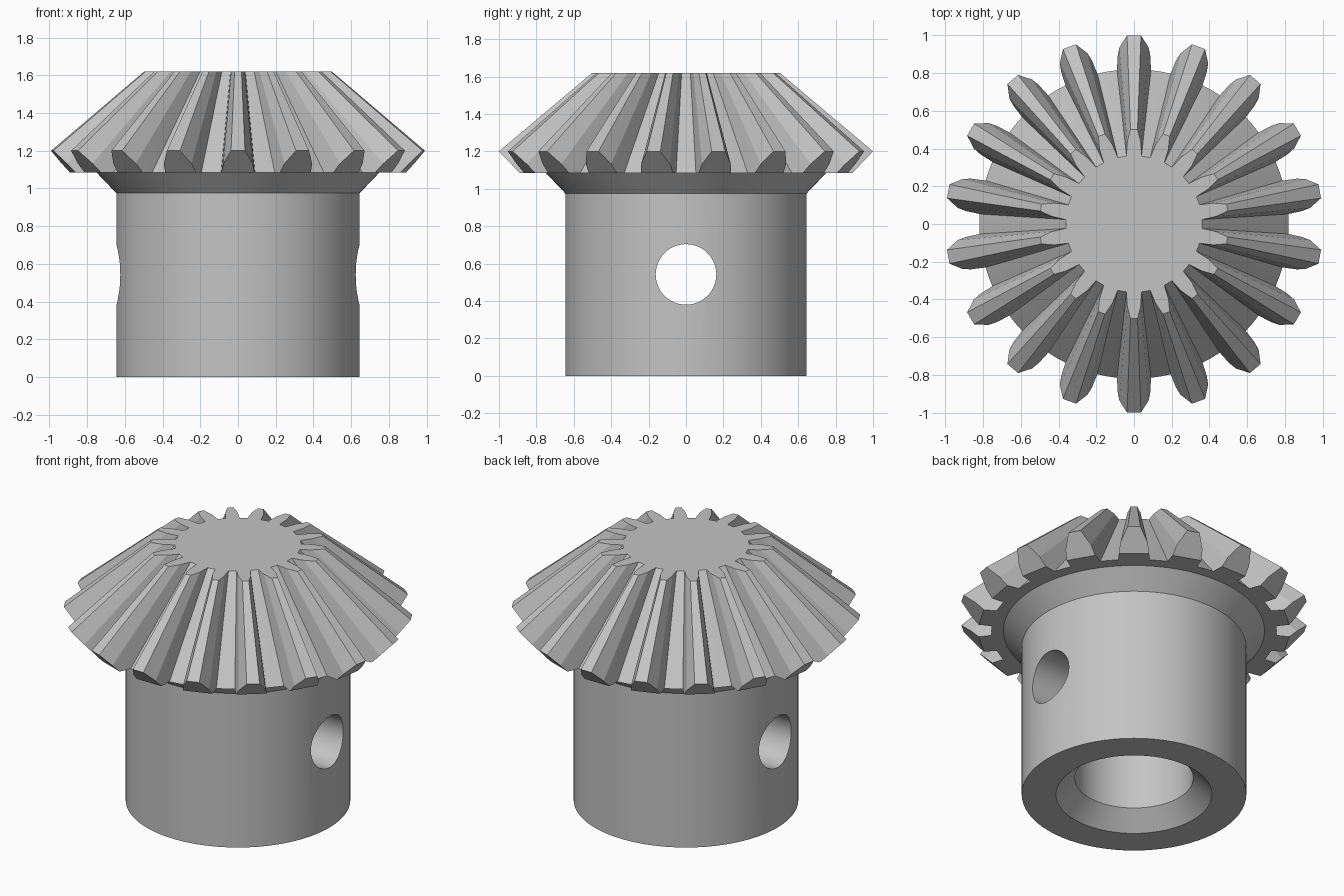
import bpy, bmesh, math
from mathutils import Vector, Matrix

if "Cube" in bpy.data.objects:
    bpy.data.objects.remove(bpy.data.objects["Cube"])

TEETH = 18
SEG = 72                      # hub sides, four per tooth
PER = SEG // TEETH
Z_BASE, Z_TOP, Z_APEX = 1.085, 1.62, 2.042
STEP = 2 * math.pi / TEETH

bm = bmesh.new()


def ring(r, z):
    """Circle of hub vertices; index 0 lies midway between two teeth."""
    out = []
    for i in range(SEG):
        a = math.pi / 2 - STEP / 2 + 2 * math.pi * i / SEG
        out.append(bm.verts.new((r * math.cos(a), r * math.sin(a), z)))
    return out


def bridge(a, b):
    n = len(a)
    for i in range(n):
        bm.faces.new((a[i], a[(i + 1) % n], b[(i + 1) % n], b[i]))


# Hub: blind chamfered bore, outer wall and flared collar
profile = [(0.34, 1.085), (0.34, 0.106), (0.448, 0.0),
           (0.645, 0.0), (0.645, 0.975), (0.75, Z_BASE)]
rings = [ring(r, z) for r, z in profile]
bm.faces.new(rings[0])
for a, b in zip(rings, rings[1:]):
    bridge(a, b)
collar = rings[-1]

# Tooth outline at the large end: (half width, radius, height)
half = [(0.09, 0.815, Z_BASE), (0.087, 0.89, Z_BASE),
        (0.078, 0.935, 1.132), (0.037, 1.0, 1.2)]
# counter-clockwise: right side of the tooth first
outline = [(w, r, z) for w, r, z in half] + [(-w, r, z) for w, r, z in reversed(half)]
valley = Vector((0.82 * math.sin(STEP / 2), 0.82 * math.cos(STEP / 2), Z_BASE))

low, high = [], []
for k in range(TEETH):
    rot = Matrix.Rotation(k * STEP, 3, 'Z')
    for p in [valley] + [Vector(q) for q in outline]:
        p = rot @ p
        t = (Z_APEX - Z_TOP) / (Z_APEX - p.z)     # taper towards the apex
        low.append(bm.verts.new(p))
        high.append(bm.verts.new((p.x * t, p.y * t, Z_TOP)))

# Flanks, valleys and flat top
bridge(low, high)
bm.faces.new(high)

# Sloped tooth ends and flat underside
n = len(outline) + 1
for k in range(TEETH):
    t = [low[(k * n + i) % len(low)] for i in range(n + 1)]
    bm.faces.new(t[2:8])
    c = [collar[(k * PER + i) % SEG] for i in range(PER + 1)]
    bm.faces.new((c[0], c[1], t[1], t[0]))
    bm.faces.new((c[1], c[2], c[3], t[8], t[7], t[2], t[1]))
    bm.faces.new((c[3], c[4], t[9], t[8]))

bmesh.ops.recalc_face_normals(bm, faces=bm.faces)
mesh = bpy.data.meshes.new("bevel_gear")
bm.to_mesh(mesh)
bm.free()
gear = bpy.data.objects.new("bevel_gear", mesh)
bpy.context.collection.objects.link(gear)

# Cross pin hole through the hub
bpy.ops.mesh.primitive_cylinder_add(vertices=48, radius=0.162, depth=1.6,
                                    location=(0, 0, 0.542),
                                    rotation=(0, math.pi / 2, 0))
cutter = bpy.context.object
cutter.name = "pin_hole_cutter"
cutter.hide_render = True

bpy.ops.object.select_all(action='DESELECT')
gear.select_set(True)
bpy.context.view_layer.objects.active = gear
mod = gear.modifiers.new("pin_hole", 'BOOLEAN')
mod.operation = 'DIFFERENCE'
mod.solver = 'EXACT'
mod.object = cutter
bpy.ops.object.modifier_apply(modifier=mod.name)
bpy.data.objects.remove(cutter)

# Plain grey metal
mat = bpy.data.materials.new("grey_metal")
mat.diffuse_color = (0.55, 0.55, 0.55, 1)
mat.use_nodes = True
mat.node_tree.nodes["Principled BSDF"].inputs["Base Color"].default_value = mat.diffuse_color
gear.data.materials.clear()
gear.data.materials.append(mat)
bpy.ops.object.shade_smooth_by_angle(angle=math.radians(15))
